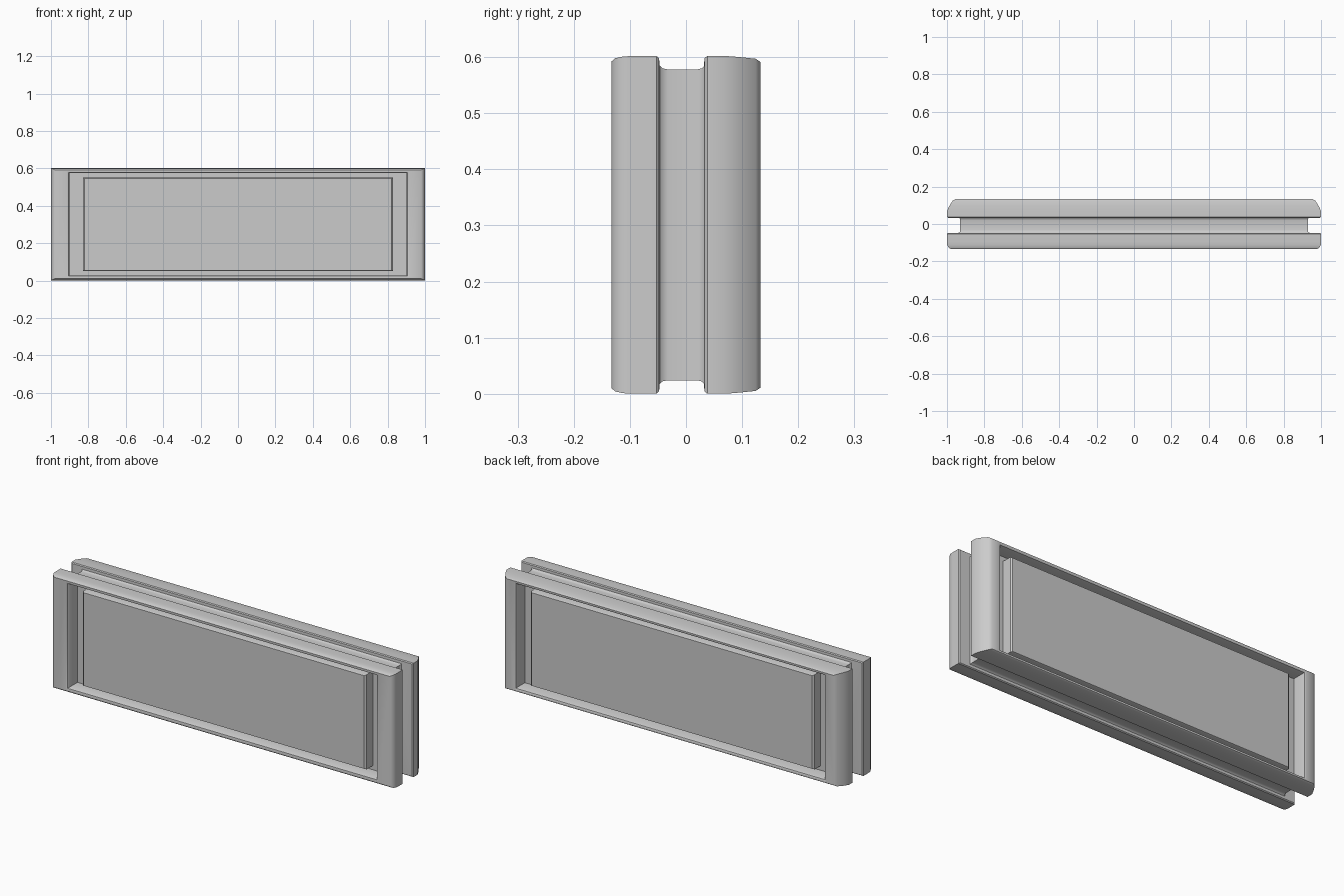
import bpy, bmesh

ZC = 0.304  # shared mid height


def loft(name, sections, ring=False):
    """Skin rectangles (half_x, half_z, y); ring joins last to first, otherwise ends are capped."""
    bm = bmesh.new()
    loops = [[bm.verts.new((sx * hx, y, ZC + sz * hz))
              for sx, sz in ((-1, -1), (1, -1), (1, 1), (-1, 1))]
             for hx, hz, y in sections]
    pairs = list(zip(loops, loops[1:]))
    if ring:
        pairs.append((loops[-1], loops[0]))
    else:
        bm.faces.new(loops[0])
        bm.faces.new(loops[-1])
    for a, b in pairs:
        for i in range(4):
            j = (i + 1) % 4
            bm.faces.new((a[i], a[j], b[j], b[i]))
    bmesh.ops.recalc_face_normals(bm, faces=bm.faces)
    mesh = bpy.data.meshes.new(name)
    bm.to_mesh(mesh)
    bm.free()
    ob = bpy.data.objects.new(name, mesh)
    bpy.context.collection.objects.link(ob)
    bpy.context.view_layer.objects.active = ob
    ob.select_set(True)
    bpy.ops.object.shade_smooth_by_angle(angle=0.6)
    ob.select_set(False)
    return ob


# Front frame: softly rounded outer edge
loft("front_frame", [
    (0.900, 0.273, -0.046), (0.900, 0.273, -0.122), (0.905, 0.277, -0.130),
    (0.915, 0.284, -0.133), (0.980, 0.291, -0.133), (0.992, 0.297, -0.126),
    (0.999, 0.300, -0.112), (1.000, 0.301, -0.095), (1.000, 0.301, -0.053),
    (0.995, 0.297, -0.048)], ring=True)

# Back frame: wide tapered ends
loft("back_frame", [
    (0.900, 0.273, 0.031), (0.900, 0.273, 0.118), (0.904, 0.277, 0.129),
    (0.912, 0.284, 0.133), (0.955, 0.290, 0.133), (0.970, 0.296, 0.124),
    (0.988, 0.299, 0.095), (1.000, 0.301, 0.070), (1.000, 0.301, 0.038),
    (0.995, 0.297, 0.033)], ring=True)

# Core between the frames, flared where it meets them; its caps are the recess floors
loft("core", [
    (0.937, 0.285, -0.048), (0.931, 0.279, -0.042), (0.929, 0.277, -0.032),
    (0.929, 0.277, 0.020), (0.931, 0.279, 0.028), (0.937, 0.285, 0.034)])

# Raised panels and recess floors
for side, s, floor in (("front", -1, 0.055), ("back", 1, 0.060)):
    loft(side + "_recess_floor", [(0.905, 0.276, s * 0.03), (0.905, 0.276, s * floor)])
    loft(side + "_panel", [(0.828, 0.250, s * 0.04), (0.828, 0.250, s * 0.110),
                           (0.820, 0.246, s * 0.117)])

# Stand the assembly on the ground
for ob in bpy.context.collection.objects:
    ob.location.z = -0.003
